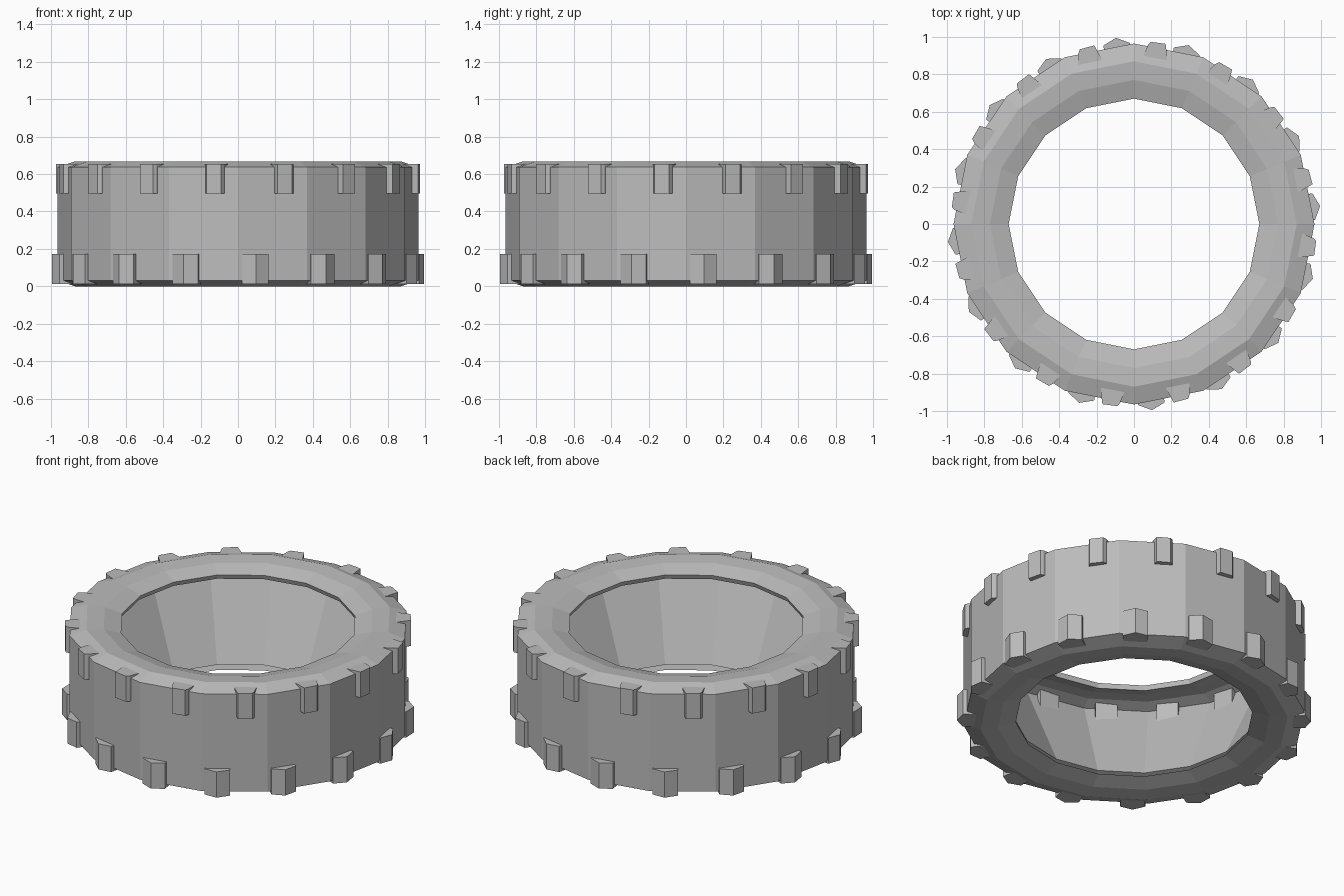
import bpy, bmesh, math

if "Cube" in bpy.data.objects:
    bpy.data.objects.remove(bpy.data.objects["Cube"], do_unlink=True)

SIDES = 16
HEIGHT = 0.668

grey = bpy.data.materials.new("rubber grey")
grey.use_nodes = True
colour = (0.5, 0.5, 0.5, 1)
grey.diffuse_color = colour
grey.node_tree.nodes["Principled BSDF"].inputs["Base Color"].default_value = colour


def make_object(name, bm):
    bmesh.ops.recalc_face_normals(bm, faces=bm.faces)
    mesh = bpy.data.meshes.new(name)
    bm.to_mesh(mesh)
    bm.free()
    mesh.materials.append(grey)
    obj = bpy.data.objects.new(name, mesh)
    bpy.context.collection.objects.link(obj)
    return obj


# Hollow tyre: closed (radius, z) section, outer skin then inner skin, spun round z
outer_half = [(0.67, 0.63), (0.77, 0.66), (0.87, HEIGHT), (0.965, 0.637)]
inner_half = [(0.935, 0.612), (0.865, 0.637), (0.775, 0.63), (0.68, 0.602)]


def mirrored(half):
    return [(r, HEIGHT - z) for r, z in reversed(half)]


section = outer_half + mirrored(outer_half) + mirrored(inner_half[::-1]) + inner_half
bm = bmesh.new()
rings = []
for i in range(SIDES):
    a = math.tau * i / SIDES
    rings.append([bm.verts.new((r * math.cos(a), r * math.sin(a), z)) for r, z in section])
for i in range(SIDES):
    here, there = rings[i], rings[(i + 1) % SIDES]
    for j in range(len(section)):
        k = (j + 1) % len(section)
        bm.faces.new((here[j], there[j], there[k], here[k]))
make_object("tyre_shell", bm)


# Tread lugs: (tangent, radius) outlines extruded in z and repeated round the tyre
def lug_ring(name, outline, z0, z1, first_angle):
    bm = bmesh.new()
    for i in range(SIDES):
        a = math.radians(first_angle - 90) + math.tau * i / SIDES
        c, s = math.cos(a), math.sin(a)
        base = [bm.verts.new((r * c - t * s, r * s + t * c, z0)) for t, r in outline]
        face = bm.faces.new(base)
        top = bmesh.ops.extrude_face_region(bm, geom=[face])["geom"]
        verts = [v for v in top if isinstance(v, bmesh.types.BMVert)]
        bmesh.ops.translate(bm, verts=verts, vec=(0, 0, z1 - z0))
    return make_object(name, bm)


upper = [(-0.06, 0.88), (0.065, 0.88), (0.065, 0.905), (0.05, 0.96), (0.038, 0.977), (-0.042, 0.977), (-0.06, 0.905)]
lower = [(-0.065, 0.88), (0.065, 0.88), (0.072, 0.965), (0.0, 1.0), (-0.072, 0.965)]
lug_ring("upper_tread_lugs", upper, 0.495, 0.655, -7.5)
lug_ring("lower_tread_lugs", lower, 0.013, 0.173, 5.5)
